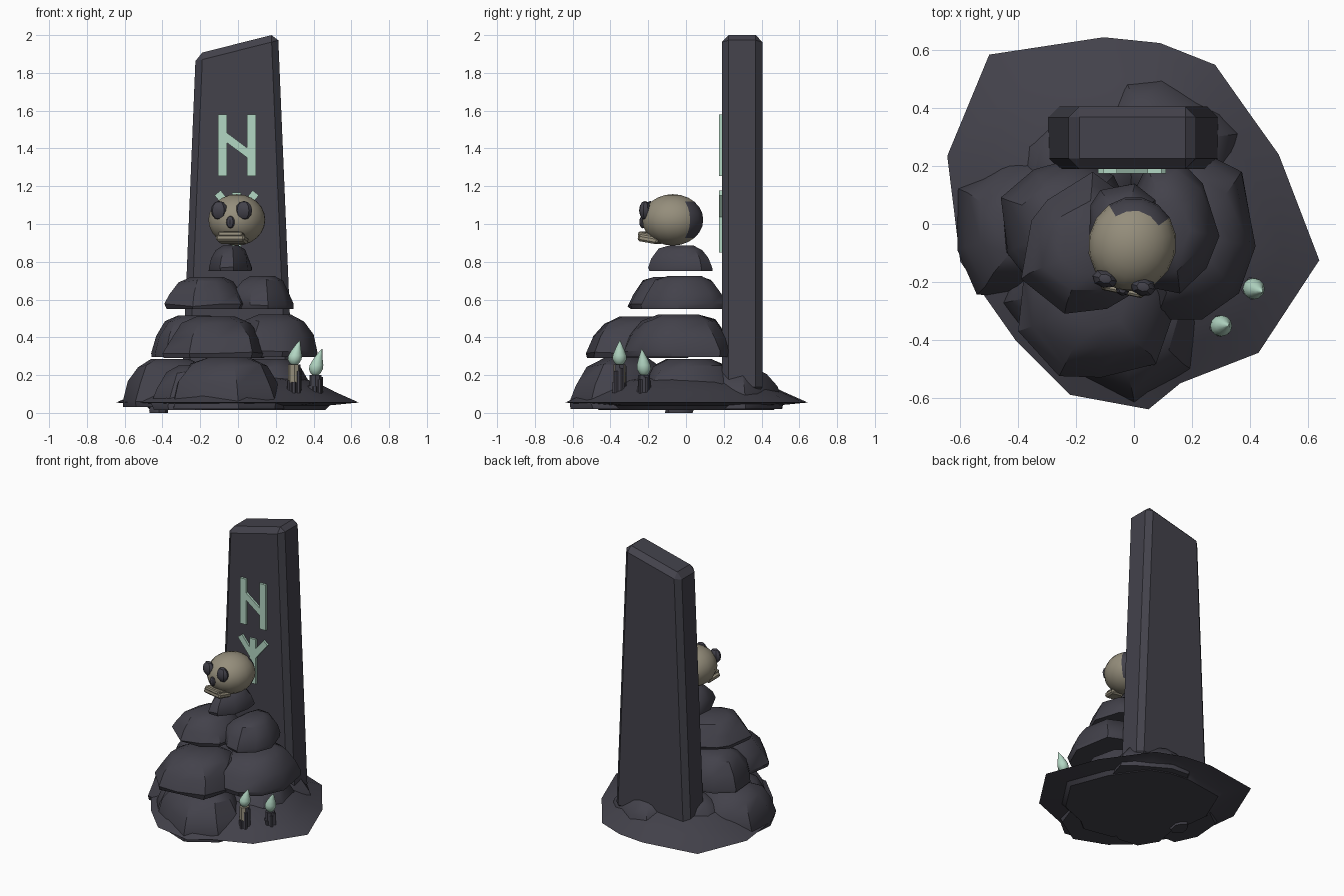
import bpy, bmesh, math, random
from mathutils import Matrix, Vector

if "Cube" in bpy.data.objects:
    bpy.data.objects.remove(bpy.data.objects["Cube"])


def material(name, rgb):
    m = bpy.data.materials.new(name)
    m.diffuse_color = (*rgb, 1)
    m.use_nodes = True
    m.node_tree.nodes["Principled BSDF"].inputs["Base Color"].default_value = m.diffuse_color
    return m


STONE = material("dark_stone", (0.056, 0.054, 0.070))
BONE = material("old_bone", (0.30, 0.27, 0.20))
GLOW = material("pale_green_glow", (0.45, 0.68, 0.55))


def finish(name, bm, mats, smooth=None):
    bmesh.ops.recalc_face_normals(bm, faces=bm.faces)
    mesh = bpy.data.meshes.new(name)
    bm.to_mesh(mesh)
    bm.free()
    for m in mats:
        mesh.materials.append(m)
    ob = bpy.data.objects.new(name, mesh)
    bpy.context.collection.objects.link(ob)
    if smooth:
        bpy.ops.object.select_all(action='DESELECT')
        ob.select_set(True)
        bpy.context.view_layer.objects.active = ob
        bpy.ops.object.shade_smooth_by_angle(angle=math.radians(smooth))
    return ob


def loft(rings):
    """Closed skin through rings of equal point count."""
    bm = bmesh.new()
    loops = [[bm.verts.new(p) for p in r] for r in rings]
    n = len(loops[0])
    for a, b in zip(loops, loops[1:]):
        for i in range(n):
            j = (i + 1) % n
            bm.faces.new((a[i], a[j], b[j], b[i]))
    bm.faces.new(loops[0][::-1])
    bm.faces.new(loops[-1])
    return bm


def rock(name, x, y, z, seed, n=9):
    """Flat-bottomed boulder fitted to the given x, y, z ranges."""
    rnd = random.Random(seed)
    ang = [(i + rnd.uniform(-.28, .28)) * math.tau / n for i in range(n)]
    out = [rnd.uniform(.88, 1.08) for _ in range(n)]
    rings = []
    for t, r in ((0, .97), (.13, 1), (.5, .88), (.85, .66), (1, .38)):
        wob = .05 if 0 < t < 1 else 0
        rings.append([Vector((math.cos(a) * r * o * rnd.uniform(.96, 1.04),
                              math.sin(a) * r * o * rnd.uniform(.96, 1.04),
                              t + rnd.uniform(-wob, wob))) for a, o in zip(ang, out)])
    pts = [p for r in rings for p in r]
    for k, (lo, hi) in enumerate((x, y, z)):
        a, b = min(p[k] for p in pts), max(p[k] for p in pts)
        for p in pts:
            p[k] = lo + (p[k] - a) / (b - a) * (hi - lo)
    return finish(name, loft(rings), [STONE], 35)


def box(name, centre, size, mat, rot=None, bevel=0):
    bm = bmesh.new()
    bmesh.ops.create_cube(bm, size=1, matrix=Matrix.Diagonal((*size, 1)))
    if bevel:
        bmesh.ops.bevel(bm, geom=bm.edges[:], offset=bevel, segments=1, affect='EDGES')
    bm.transform(Matrix.Translation(centre) @ (rot or Matrix()))
    return finish(name, bm, [mat])


# Ground slab: irregular domed outline with a thin rim
outline = [(-.5, .585), (-.105, .645), (.09, .625), (.28, .55), (.40, .38), (.5, .24),
           (.64, -.125), (.43, -.445), (.16, -.55), (.05, -.64), (-.22, -.59),
           (-.41, -.4), (-.6, -.13), (-.645, .235)]
finish("ground_slab", loft([[(px * s, py * s, h) for px, py in outline] for s, h in
                            ((.72, .015), (.76, .04), (1, .055), (.8, .112), (.62, .17),
                             (.4, .19))]), [STONE], 40)

# Three tiers of stacked boulders and the small pedestal stone
boulders = [
    ("lower_front_rock", (-.36, .26), (-.615, -.02), (.02, .29)),
    ("lower_left_rock", (-.61, -.08), (-.25, .26), (.03, .285)),
    ("lower_front_left_rock", (-.46, -.05), (-.43, .0), (.015, .25)),
    ("lower_right_rock", (-.08, .42), (-.27, .33), (.02, .285)),
    ("lower_back_rock", (-.2, .38), (.0, .515), (.02, .24)),
    ("lower_back_left_rock", (-.44, .1), (.0, .40), (.02, .25)),
    ("middle_front_rock", (-.40, .16), (-.53, .02), (.29, .51)),
    ("middle_right_rock", (-.04, .42), (-.33, .25), (.295, .52)),
    ("middle_left_rock", (-.46, .0), (-.2, .23), (.295, .515)),
    ("upper_left_rock", (-.39, .05), (-.31, .18), (.55, .72)),
    ("upper_right_rock", (-.03, .295), (-.24, .23), (.55, .725)),
    ("pedestal_rock", (-.155, .075), (-.2, .14), (.75, .885)),
    ("underside_stone", (-.47, -.37), (-.11, .04), (0, .1)),
]
for i, (name, x, y, z) in enumerate(boulders):
    rock(name, x, y, z, seed=11 + i)

# Standing stone: tapered, chamfered block with a slanted top
bm = bmesh.new()
bmesh.ops.create_cube(bm, size=1)
for v in bm.verts:
    top, right = v.co.z > 0, v.co.x > 0
    v.co.x = (.212 if right else -.224) if top else (.292 if right else -.298)
    v.co.z = (2.01 if right else 1.9) if top else .1
    v.co.y = .405 if v.co.y > 0 else .19
bmesh.ops.bevel(bm, geom=bm.edges[:], offset=.036, segments=1, affect='EDGES')
dz = max(v.co.z for v in bm.verts) - 2
for v in bm.verts:
    if v.co.z > 1:
        v.co.z -= dz
finish("standing_stone", bm, [STONE])

# Glowing strokes on the stone face
strokes = [((-.083, 1.255), (-.083, 1.58)), ((.071, 1.255), (.071, 1.58)),
           ((-.083, 1.475), (.071, 1.36)),
           ((-.008, .85), (-.008, 1.168)), ((-.008, 1.04), (-.108, 1.165)),
           ((-.008, 1.04), (.094, 1.165))]
for i, (a, b) in enumerate(strokes):
    dx, dzz = b[0] - a[0], b[1] - a[1]
    box(f"glowing_stroke_{i + 1}", ((a[0] + b[0]) / 2, .1835, (a[1] + b[1]) / 2),
        (.048 if dx == 0 else .042, .017, math.hypot(dx, dzz)), GLOW,
        Matrix.Rotation(math.atan2(dx, dzz), 4, 'Y'))

# Skull: cranium with a dark hollow at the back, turned a little to one side
TURN = Matrix.Rotation(math.radians(-12), 4, 'Z')
SKULL = Matrix.Translation((-.006, -.07, 1.022)) @ TURN
bm = bmesh.new()
bmesh.ops.create_uvsphere(bm, u_segments=16, v_segments=12, radius=1,
                          matrix=Matrix.Diagonal((.152, .165, .136, 1)))
for f in bm.faces:
    c = f.calc_center_median()
    f.material_index = int(c.y > .105)
bm.transform(SKULL)
finish("skull", bm, [BONE, STONE], 40)


def socket(name, x, y, z, size):
    bm = bmesh.new()
    bmesh.ops.create_uvsphere(bm, u_segments=8, v_segments=6, radius=1,
                              matrix=Matrix.Diagonal((*size, 1)))
    bm.transform(SKULL @ Matrix.Translation((x, y, z)))
    finish(name, bm, [STONE], 30)


for side, s in (("left", -1), ("right", 1)):
    socket(side + "_eye_socket", s * .067, -.136, .05, (.045, .032, .05))
socket("nose_hole", 0, -.163, -.012, (.023, .018, .033))
TILT = Matrix.Rotation(math.radians(-10), 4, 'X')
box("upper_teeth", SKULL @ Vector((0, -.135, -.08)), (.13, .08, .026), BONE, TURN @ TILT, .006)
box("jaw", SKULL @ Vector((0, -.12, -.103)), (.155, .11, .036), BONE, TURN @ TILT, .01)


# Candles with leaning teardrop flames
def ring(x, y, z, r, n):
    return [(x + r * math.cos(i * math.tau / n), y + r * math.sin(i * math.tau / n), z)
            for i in range(n)]


def candle(name, x, y, z0, z1, tip, waxy):
    bm = loft([ring(x, y, z, .032, 8) for z in (z0, z0 + .07, z1)])
    for f in bm.faces:
        c = f.calc_center_median()
        f.material_index = int(waxy and c.z > z0 + .06 and c.x - x < .025)
    finish(name, bm, [STONE, BONE])
    for k, (a, h) in enumerate(((.3, .9), (1.9, .75), (3.4, .5), (4.6, .45), (5.6, .8))):
        px, py = x + .028 * math.cos(a), y + .028 * math.sin(a)
        finish(f"{name}_drip_{k + 1}",
               loft([ring(px, py, z, .012, 6) for z in (z0, z0 + (z1 - z0) * h)]), [STONE])
    rings = []
    for t, r in ((0, .01), (.1, .026), (.25, .037), (.4, .036), (.6, .026), (.8, .014), (1, .001)):
        lean = t * t
        rings.append(ring(x + (tip[0] - x) * lean, y + (tip[1] - y) * lean,
                          z1 - .005 + (tip[2] - z1 + .005) * t, r, 12))
    finish(name + "_flame", loft(rings), [GLOW], 50)


candle("tall_candle", .298, -.352, .09, .255, (.328, -.35, .385), True)
candle("short_candle", .41, -.222, .09, .2, (.445, -.235, .34), False)
